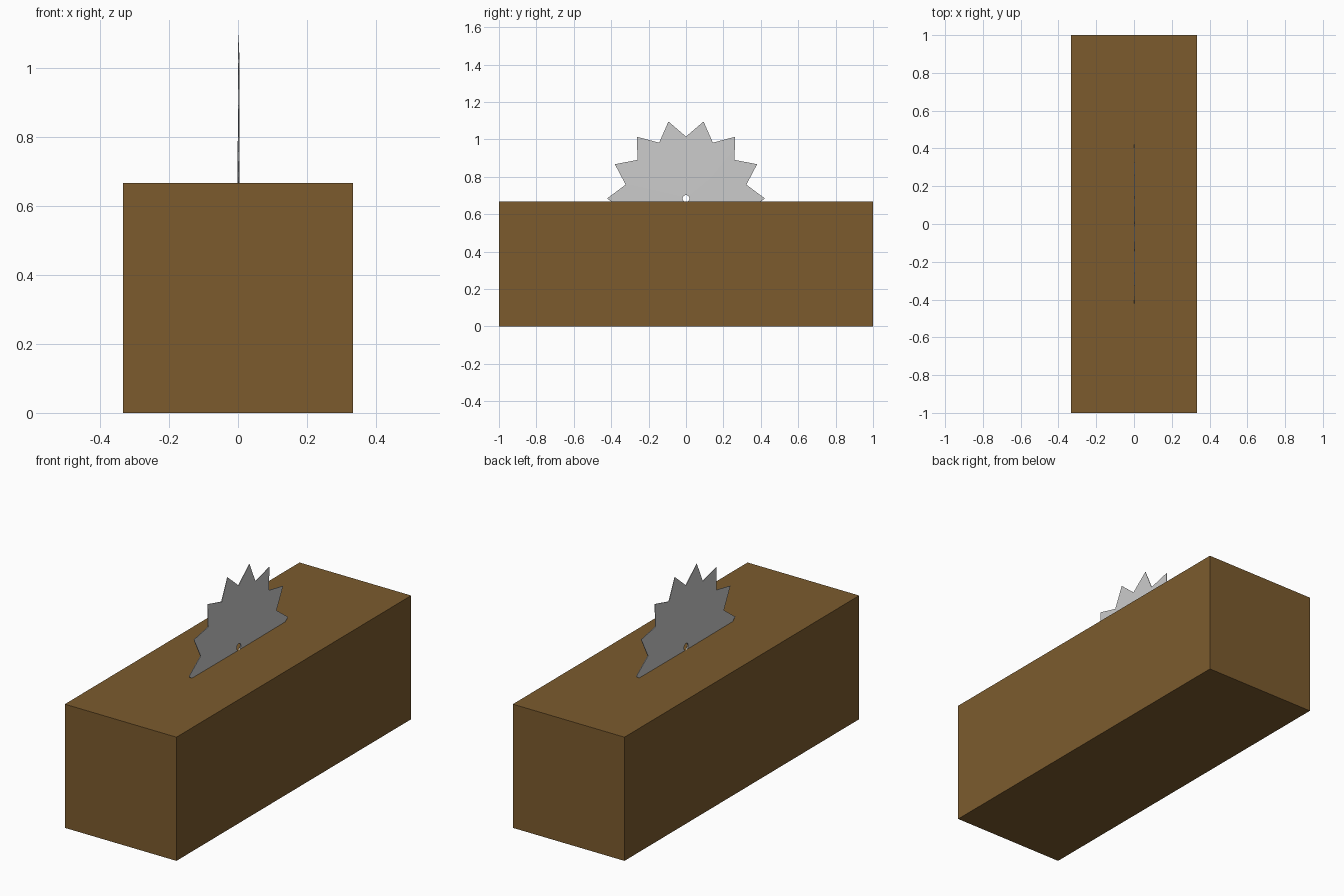
import bpy, bmesh
from math import sin, cos, pi

if "Cube" in bpy.data.objects:
    bpy.data.objects.remove(bpy.data.objects["Cube"])


def material(name, color):
    m = bpy.data.materials.new(name)
    m.diffuse_color = color
    m.use_nodes = True
    m.node_tree.nodes["Principled BSDF"].inputs["Base Color"].default_value = m.diffuse_color
    return m


def mesh_object(name, bm):
    bmesh.ops.recalc_face_normals(bm, faces=bm.faces)
    me = bpy.data.meshes.new(name)
    bm.to_mesh(me)
    bm.free()
    ob = bpy.data.objects.new(name, me)
    bpy.context.collection.objects.link(ob)
    return ob


# wooden block
bpy.ops.mesh.primitive_cube_add(size=1, location=(0, 0, 0.3335))
block = bpy.context.object
block.name = "wood_block"
block.scale = (0.666, 2, 0.667)
bpy.ops.object.transform_apply(location=False, rotation=False, scale=True)
block.data.materials.append(material("wood", (0.2, 0.105, 0.027, 1)))

# saw blade: toothed disc with a centre hole, thinner towards the tips
TEETH = 14
CENTRE_Z = 0.684
HOLE, VALLEY, TIP = 0.018, 0.331, 0.422
bm = bmesh.new()


def ring(side, inner):
    verts = []
    for i in range(2 * TEETH):
        a = pi * i / TEETH
        tip = i % 2 == 1
        r = HOLE if inner else (TIP if tip else VALLEY)
        x = 0.003 if inner else (0.001 if tip else 0.002)
        verts.append(bm.verts.new((0.002 + side * x, r * sin(a), CENTRE_Z + r * cos(a))))
    return verts


# rings in order around the blade's cross-section
loops = [ring(1, True), ring(1, False), ring(-1, False), ring(-1, True)]
for k in range(4):
    a, b = loops[k], loops[(k + 1) % 4]
    for i in range(2 * TEETH):
        j = (i + 1) % (2 * TEETH)
        bm.faces.new((a[i], a[j], b[j], b[i]))
blade = mesh_object("saw_blade", bm)

bpy.ops.object.select_all(action='DESELECT')
blade.select_set(True)
bpy.context.view_layer.objects.active = blade
bpy.ops.object.shade_smooth_by_angle()
